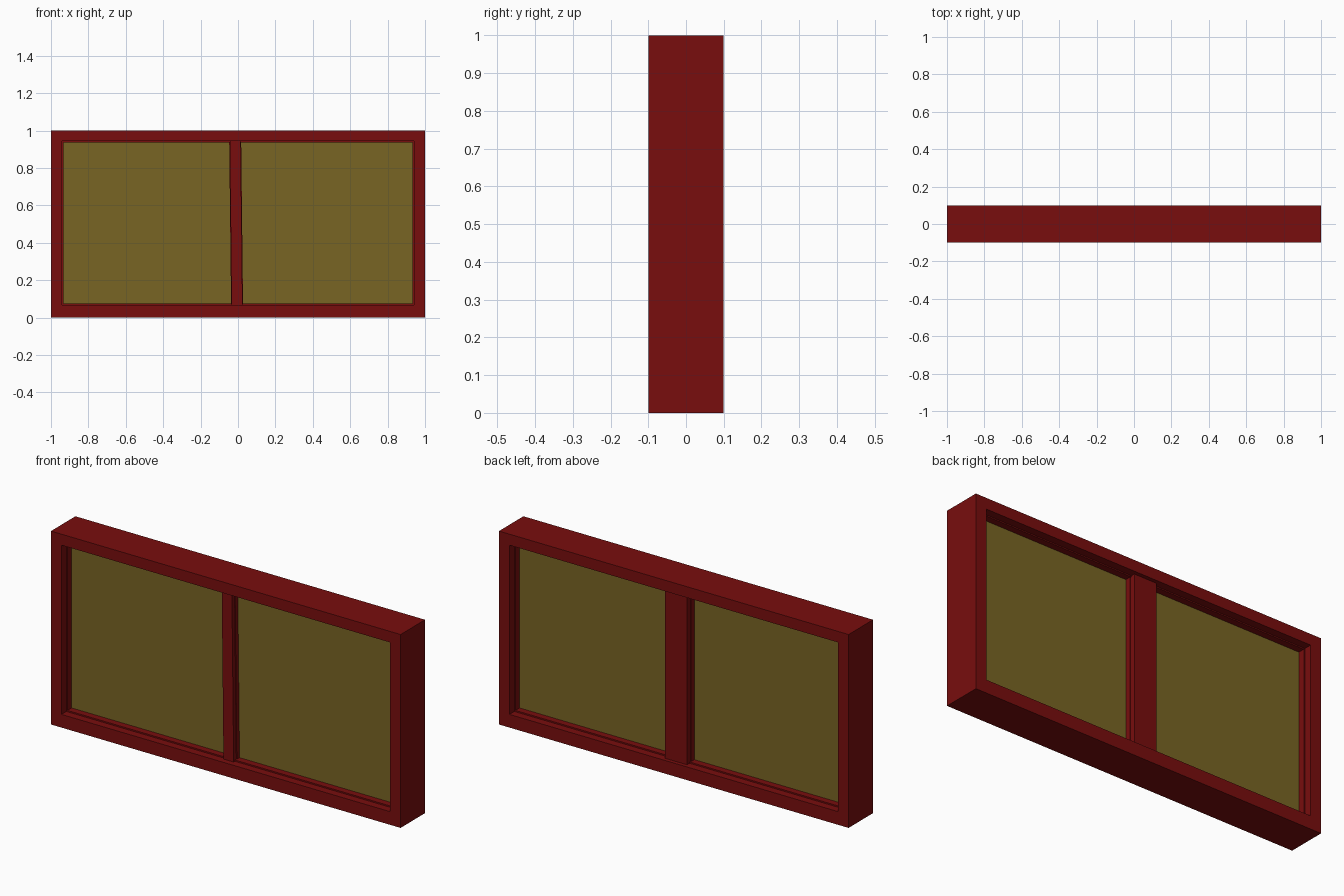
import bpy
import bmesh

cube = bpy.data.objects.get("Cube")
if cube:
    bpy.data.objects.remove(cube, do_unlink=True)


def material(name, rgb):
    mat = bpy.data.materials.new(name)
    mat.use_nodes = True
    mat.diffuse_color = (*rgb, 1)
    mat.node_tree.nodes["Principled BSDF"].inputs["Base Color"].default_value = (*rgb, 1)
    return mat


red = material("dark red paint", (0.19, 0.0042, 0.0042))
amber = material("amber glass", (0.19, 0.13, 0.017))


def finish(name, bm, mat):
    bmesh.ops.recalc_face_normals(bm, faces=bm.faces)
    mesh = bpy.data.meshes.new(name)
    bm.to_mesh(mesh)
    bm.free()
    mesh.materials.append(mat)
    obj = bpy.data.objects.new(name, mesh)
    bpy.context.collection.objects.link(obj)


def rect(bm, x0, x1, z0, z1, y, lean=0):
    """Rectangle of vertices facing y; lean shifts its top edge sideways."""
    corners = ((x0, z0), (x1, z0), (x1 + lean, z1), (x0 + lean, z1))
    return [bm.verts.new((x, y, z)) for x, z in corners]


def bridge(bm, a, b):
    for i in range(4):
        j = (i + 1) % 4
        bm.faces.new((a[i], a[j], b[j], b[i]))


def block(name, x0, x1, z0, z1, y0, y1, mat, lean=0):
    bm = bmesh.new()
    a = rect(bm, x0, x1, z0, z1, y0, lean)
    b = rect(bm, x0, x1, z0, z1, y1, lean)
    bm.faces.new(a)
    bm.faces.new(b)
    bridge(bm, a, b)
    finish(name, bm, mat)


def ring(name, outer, inner, depth, mat):
    """Rectangular frame with an open middle, centred on y."""
    bm = bmesh.new()
    loops = [rect(bm, *outer, -depth), rect(bm, *inner, -depth),
             rect(bm, *inner, depth), rect(bm, *outer, depth)]
    for i in range(4):
        bridge(bm, loops[i], loops[(i + 1) % 4])
    finish(name, bm, mat)


# Outer frame and the slightly narrower stepped stop that holds the glass
opening = (-0.94, 0.94, 0.068, 0.943)
stop = (-0.934, 0.934, 0.075, 0.937)
ring("outer_frame", (-1, 1, 0, 1), opening, 0.1, red)
ring("glass_stop", opening, stop, 0.06, red)

# Glass on both sides of the central bar
block("left_glass", 0, stop[1], stop[2], stop[3], -0.026, 0.026, amber)
block("right_glass", stop[0], 0, stop[2], stop[3], -0.026, 0.026, amber)

# Central bar: narrow leaning face in front, wide face behind, each on a stepped base
z0, z1 = opening[2:]
block("front_bar", -0.034, 0.024, z0, z1, -0.07, 0, red, lean=-0.01)
block("front_bar_base", -0.037, 0.027, z0, z1, -0.048, 0, red, lean=-0.01)
block("back_bar", -0.062, 0.065, z0, z1, 0, 0.08, red)
block("back_bar_base", -0.066, 0.069, z0, z1, 0, 0.053, red)
